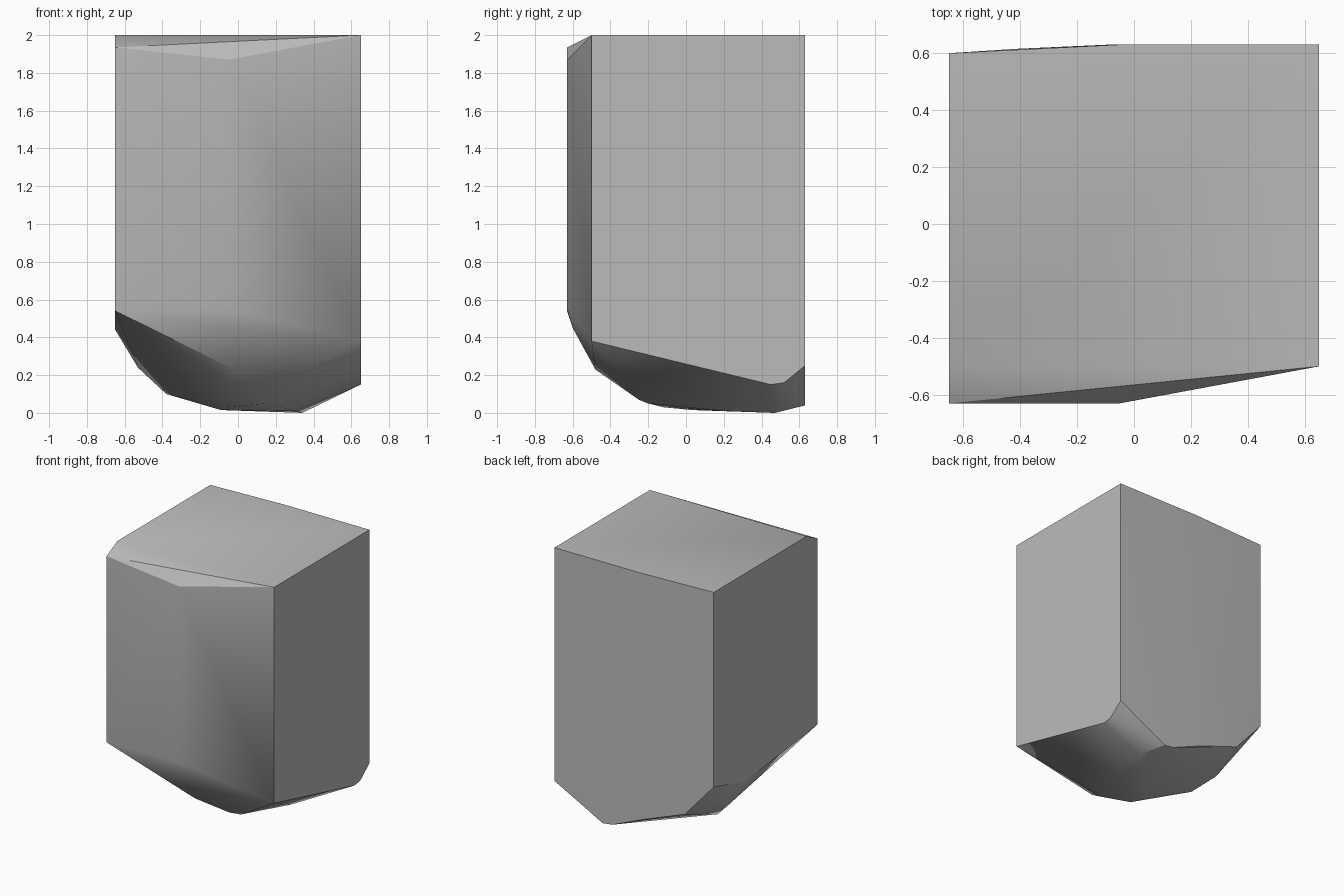
import bpy
import bmesh
from math import radians

default_cube = bpy.data.objects.get("Cube")
if default_cube:
    bpy.data.objects.remove(default_cube, do_unlink=True)


def flat_material(name, colour):
    material = bpy.data.materials.new(name)
    material.use_nodes = True
    material.diffuse_color = colour
    shader = next(n for n in material.node_tree.nodes if n.type == "BSDF_PRINCIPLED")
    shader.inputs["Base Color"].default_value = colour
    shader.inputs["Roughness"].default_value = 0.8
    return material


def convex_solid(name, corner_groups, material):
    """Wrap a convex skin around the corners and merge its flat areas."""
    bm = bmesh.new()
    for group in corner_groups:
        for corner in group:
            bm.verts.new(corner)
    hull = bmesh.ops.convex_hull(bm, input=bm.verts[:])
    unused = {g for g in hull["geom_interior"] + hull["geom_unused"]
              if isinstance(g, bmesh.types.BMVert)}
    bmesh.ops.delete(bm, geom=list(unused), context="VERTS")
    bmesh.ops.dissolve_limit(bm, angle_limit=radians(0.5),
                             verts=bm.verts[:], edges=bm.edges[:])
    bmesh.ops.recalc_face_normals(bm, faces=bm.faces[:])
    mesh = bpy.data.meshes.new(name)
    bm.to_mesh(mesh)
    bm.free()
    mesh.materials.append(material)
    solid = bpy.data.objects.new(name, mesh)
    bpy.context.collection.objects.link(solid)
    return solid


LEFT, RIGHT = 0.65, -0.65
FRONT, BACK, TOP = -0.63, 0.63, 2.0

# Top outline, with the front edge sloping down to one corner
top = [(LEFT, -0.5, TOP), (LEFT, BACK, TOP), (-0.05, BACK, TOP),
       (RIGHT, 0.6, TOP), (RIGHT, -0.5, TOP), (RIGHT, FRONT, 1.935)]

# Slight bulge of the front wall and its lower edge
front_wall = [(-0.05, FRONT, 1.87), (-0.05, FRONT, 0.55),
              (RIGHT, FRONT, 0.54), (-0.05, -0.6, 0.45)]

# Lower edges of the two side walls
left_wall = [(LEFT, -0.5, 0.38), (LEFT, 0.45, 0.15),
             (LEFT, 0.52, 0.16), (LEFT, BACK, 0.25)]
right_wall = [(RIGHT, 0.22, 0.44), (RIGHT, 0.6, 0.54)]

# Lower edge of the back wall
back_wall = [(0.25, BACK, 0.04), (0.17, BACK, 0.05),
             (-0.09, BACK, 0.16), (-0.42, 0.615, 0.28)]

# Rounded underside
underside = [(-0.02, -0.48, 0.23), (0.1, -0.25, 0.07), (0.16, -0.2, 0.05),
             (-0.07, -0.12, 0.03), (0.3, 0.2, 0.01), (-0.09, 0.03, 0.015),
             (0.34, 0.47, 0), (-0.38, 0.17, 0.1), (-0.53, 0.26, 0.24)]

stone_grey = flat_material("stone grey", (0.5, 0.5, 0.5, 1))
block = convex_solid("stone_block",
                     [top, front_wall, left_wall, right_wall, back_wall, underside],
                     stone_grey)

# Soft facets below, crisp wall edges
bpy.ops.object.select_all(action="DESELECT")
block.select_set(True)
bpy.context.view_layer.objects.active = block
bpy.ops.object.shade_smooth_by_angle(angle=radians(30))
